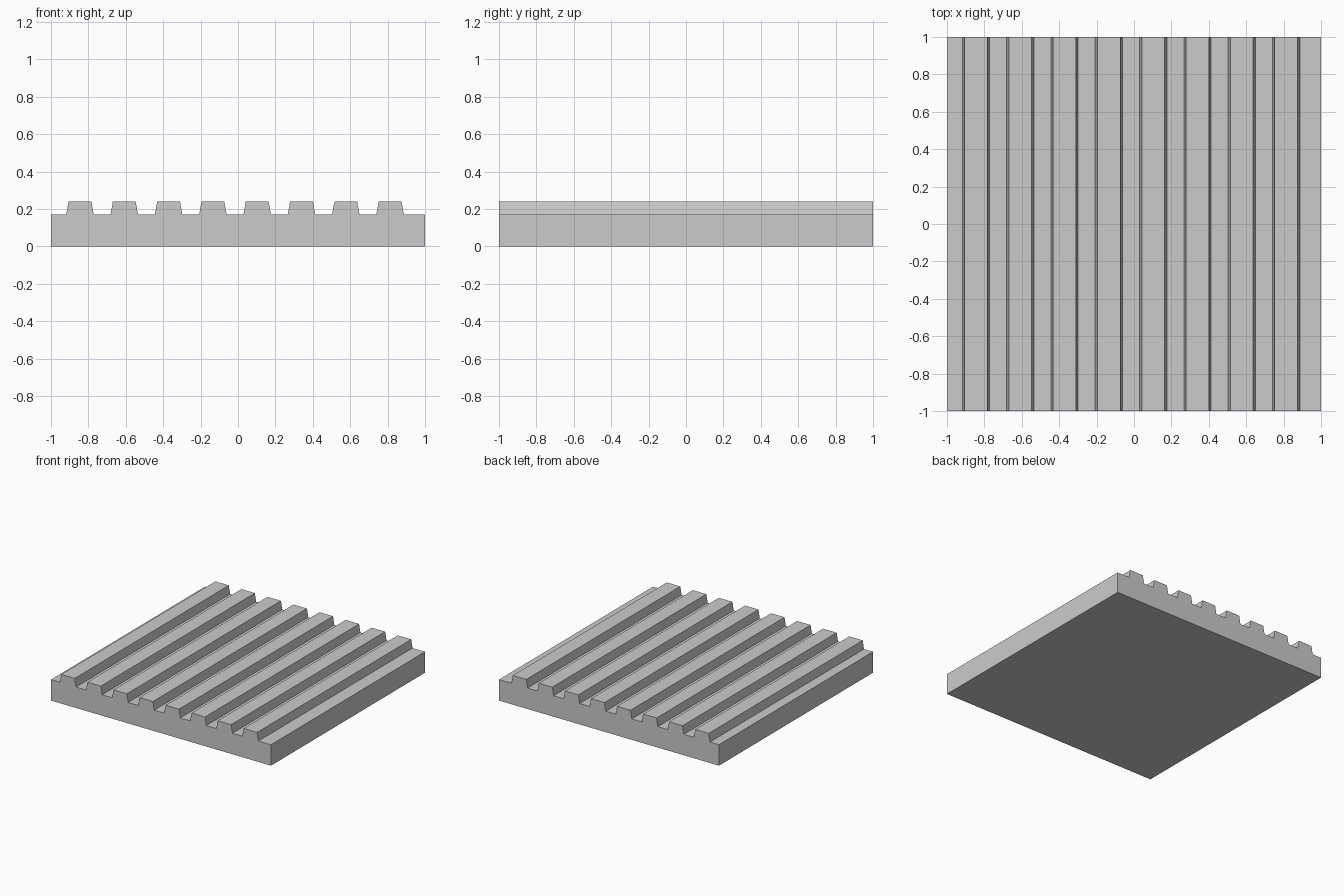
import bpy, bmesh

if "Cube" in bpy.data.objects:
    bpy.data.objects.remove(bpy.data.objects["Cube"])

FLOOR, TOP = 0.172, 0.24        # groove floor and ridge top heights
FIRST, PITCH, COUNT = -0.845, 0.2369, 8
BASE_HALF, TOP_HALF = 0.073, 0.061

# Cross-section: slab with a row of tapered ridges
profile = [(1, 0), (-1, 0), (-1, FLOOR)][::-1]
profile = [(-1, 0), (-1, FLOOR)]
for i in range(COUNT):
    c = FIRST + i * PITCH
    profile += [(c - BASE_HALF, FLOOR), (c - TOP_HALF, TOP),
                (c + TOP_HALF, TOP), (c + BASE_HALF, FLOOR)]
profile += [(1, FLOOR), (1, 0)]

# Extrude the cross-section from front to back
bm = bmesh.new()
face = bm.faces.new([bm.verts.new((x, -1, z)) for x, z in profile])
result = bmesh.ops.extrude_face_region(bm, geom=[face], use_keep_orig=True)
back = [v for v in result["geom"] if isinstance(v, bmesh.types.BMVert)]
bmesh.ops.translate(bm, verts=back, vec=(0, 2, 0))
bmesh.ops.recalc_face_normals(bm, faces=bm.faces)

mesh = bpy.data.meshes.new("ribbed_panel")
bm.to_mesh(mesh)
bm.free()
panel = bpy.data.objects.new("ribbed_panel", mesh)
bpy.context.collection.objects.link(panel)
